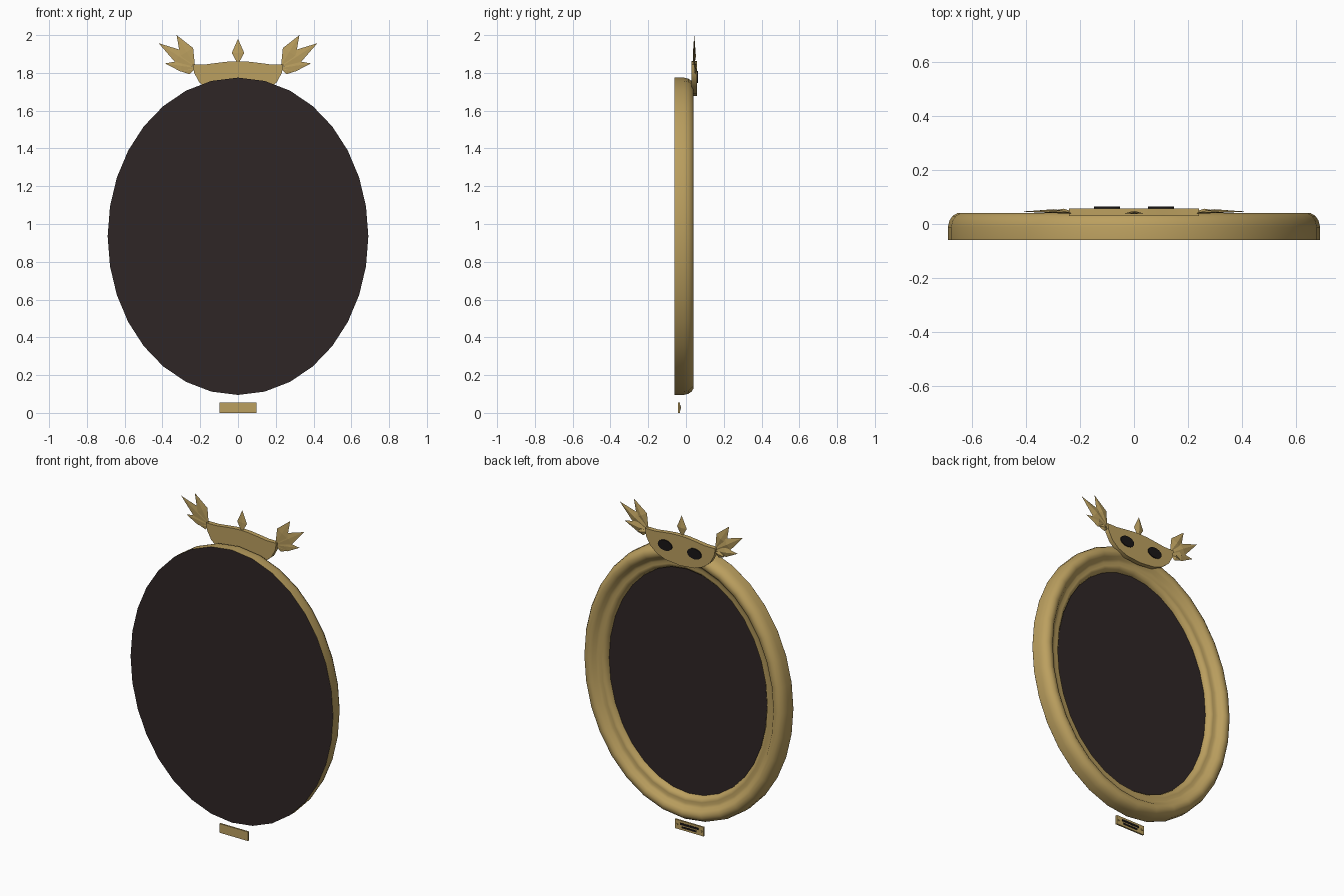
import bpy, bmesh, math
from mathutils import Vector

if "Cube" in bpy.data.objects:
    bpy.data.objects.remove(bpy.data.objects["Cube"])


def material(name, rgb):
    m = bpy.data.materials.new(name)
    m.diffuse_color = (*rgb, 1)
    m.use_nodes = True
    m.node_tree.nodes["Principled BSDF"].inputs["Base Color"].default_value = m.diffuse_color
    return m


GOLD = material("antique gold", (0.50, 0.35, 0.115))
DARK = material("dark brown glass", (0.028, 0.019, 0.019))
BLACK = material("near black", (0.010, 0.008, 0.008))
A, B, ZC, N = 0.55, 0.70, 0.935, 32   # guide ellipse of the oval frame


def make(name, verts, faces, mat, smooth=None):
    me = bpy.data.meshes.new(name)
    me.from_pydata([tuple(v) for v in verts], [], faces)
    bm = bmesh.new()
    bm.from_mesh(me)
    bmesh.ops.recalc_face_normals(bm, faces=bm.faces)
    bm.to_mesh(me)
    bm.free()
    ob = bpy.data.objects.new(name, me)
    bpy.context.collection.objects.link(ob)
    me.materials.append(mat)
    if smooth:
        bpy.ops.object.select_all(action='DESELECT')
        ob.select_set(True)
        bpy.context.view_layer.objects.active = ob
        bpy.ops.object.shade_smooth_by_angle(angle=math.radians(smooth))
    return ob


def oval(d, y, n=N):
    """Ring of points offset d outward from the guide ellipse."""
    pts = []
    for i in range(n):
        t = 2 * math.pi * i / n
        c, s = math.cos(t), math.sin(t)
        nrm = Vector((c / A, 0, s / B)).normalized() * d
        pts.append(Vector((A * c, y, ZC + B * s)) + nrm)
    return pts


def prism(name, outline, y0, y1, mat):
    """Extrude an x-z outline from y0 to y1."""
    n = len(outline)
    v = [(x, y0, z) for x, z in outline] + [(x, y1, z) for x, z in outline]
    f = [list(range(n)), list(range(n, 2 * n))]
    f += [[i, (i + 1) % n, n + (i + 1) % n, n + i] for i in range(n)]
    return make(name, v, f, mat, 30)


def ellipse(cx, cz, rx, rz, n=20):
    return [(cx + rx * math.cos(2 * math.pi * i / n),
             cz + rz * math.sin(2 * math.pi * i / n)) for i in range(n)]


def leaf(name, base, tip, half, y=0.042, widest=0.45):
    """Faceted diamond leaf with a raised midrib."""
    b, t = Vector((base[0], y, base[1])), Vector((tip[0], y + 0.004, tip[1]))
    axis = t - b
    side = Vector((-axis.z, 0, axis.x)).normalized() * half
    mid = b + axis * widest
    v = [b, mid + side, t, mid - side,
         mid + Vector((0, 0.009, 0)), mid + Vector((0, -0.003, 0))]
    f = [[i, (i + 1) % 4, k] for k in (4, 5) for i in range(4)]
    make(name, v, f, GOLD)


# Oval moulding: section swept round the ellipse
section = [(0.14, -0.06), (0.14, -0.012), (0.134, 0.012), (0.122, 0.030),
           (0.105, 0.040), (0.085, 0.040), (0.068, 0.030), (0.055, 0.014),
           (0.040, 0.006), (0.022, 0.008), (0.008, 0.004), (-0.004, -0.010),
           (-0.010, -0.03), (-0.010, -0.06)]
rings = [oval(d, y) for d, y in section]
K = len(section)
make("oval_frame", [p for r in rings for p in r],
     [[k * N + i, k * N + (i + 1) % N,
       (k + 1) % K * N + (i + 1) % N, (k + 1) % K * N + i]
      for k in range(K) for i in range(N)], GOLD, 50)

# Dark panel inside the frame and dark backing on the flat side
make("glass_panel", oval(-0.006, -0.025), [list(range(N))], DARK)
make("backing_board", oval(0.14, -0.0605), [list(range(N))], DARK)

# Crest plate: shallow wavy top, rounded bottom
right_top = [(0.05, 1.860), (0.11, 1.853), (0.17, 1.845), (0.24, 1.845)]
right_low = [(0.232, 1.80), (0.205, 1.75), (0.16, 1.712), (0.10, 1.688)]
half = right_top + right_low
crest = [(0, 1.862)] + half + [(0, 1.678)] + [(-x, z) for x, z in reversed(half)]
prism("crest_plate", crest, 0.03, 0.058, GOLD)

# Dark inlays, leaf sprays on both ends, and the centre finial
spray = [((0.325, 2.00), 0.040), ((0.42, 1.957), 0.036),
         ((0.386, 1.85), 0.030), ((0.30, 1.807), 0.022)]
for s, side in ((-1, "left"), (1, "right")):
    prism("crest_inlay_" + side, ellipse(s * 0.10, 1.778, 0.048, 0.032),
          0.056, 0.064, BLACK)
    for i, (tip, w) in enumerate(spray):
        leaf(f"leaf_{side}_{i + 1}", (s * 0.228, 1.838 - 0.006 * i),
             (s * tip[0], tip[1]), w, 0.040 + 0.002 * i)
leaf("centre_finial", (0, 1.845), (0, 1.98), 0.033, 0.038)


def box(name, x, z0, z1, y0, y1, mat, cx=0):
    prism(name, [(cx - x, z0), (cx + x, z0), (cx + x, z1), (cx - x, z1)], y0, y1, mat)


# Small plaque below with plain dark strips and pins
box("plaque", 0.098, 0.0, 0.056, -0.042, -0.032, GOLD)
box("plaque_strip_upper", 0.062, 0.031, 0.043, -0.033, -0.029, BLACK)
box("plaque_strip_lower", 0.050, 0.013, 0.023, -0.033, -0.029, BLACK)
for s, side in ((-1, "left"), (1, "right")):
    prism("plaque_pin_" + side, ellipse(s * 0.083, 0.028, 0.006, 0.006, 10),
          -0.033, -0.027, GOLD)
